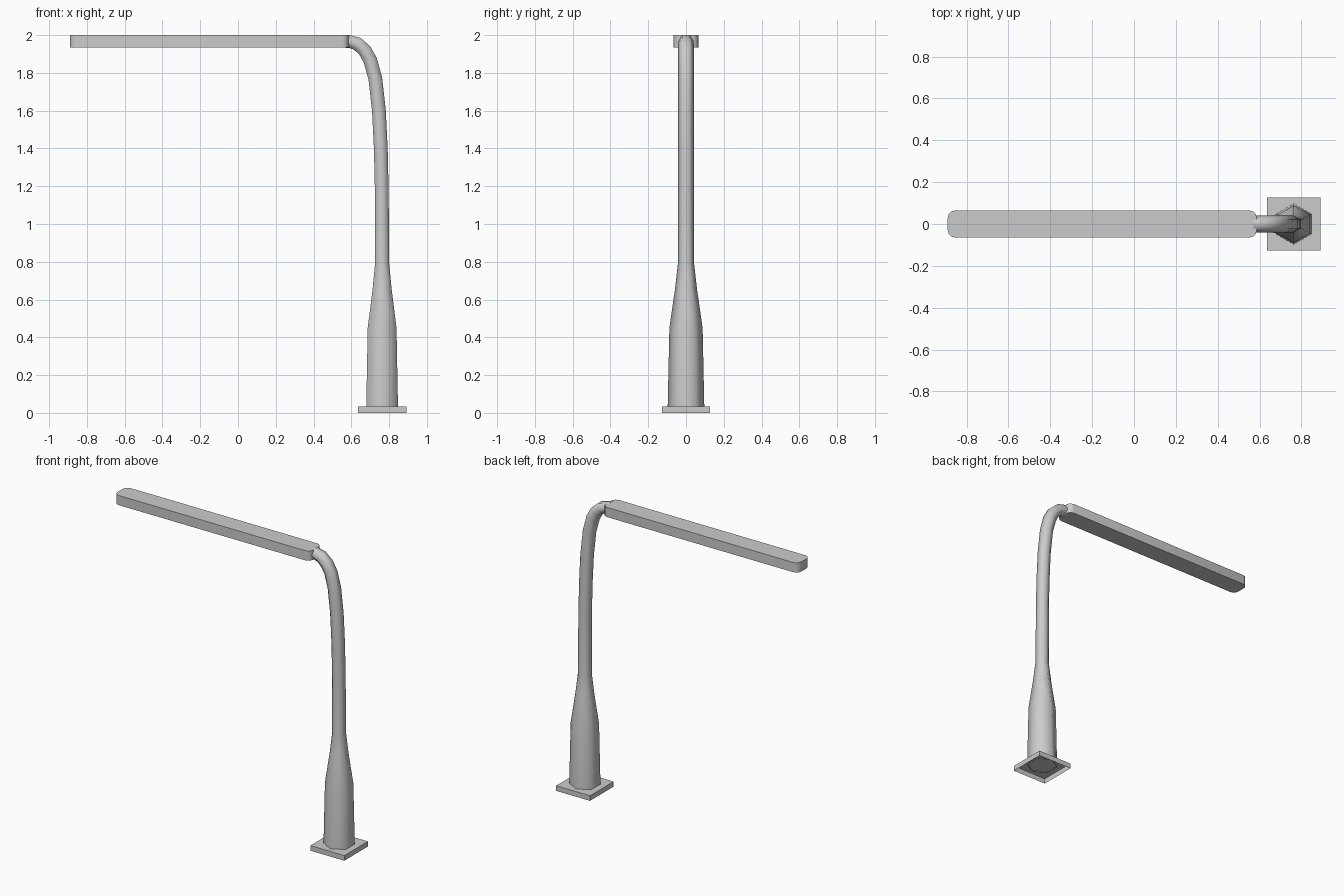
import bpy, bmesh
from math import sin, cos, pi
from mathutils import Vector

if "Cube" in bpy.data.objects:
    bpy.data.objects.remove(bpy.data.objects["Cube"])

PX = 0.763  # pole axis


def add_object(name, bm):
    bmesh.ops.recalc_face_normals(bm, faces=bm.faces)
    mesh = bpy.data.meshes.new(name)
    bm.to_mesh(mesh)
    bm.free()
    ob = bpy.data.objects.new(name, mesh)
    bpy.context.collection.objects.link(ob)
    return ob


def box(lo, hi):
    bm = bmesh.new()
    bmesh.ops.create_cube(bm, size=1)
    for v in bm.verts:
        v.co = Vector([(a + b) / 2 + c * (b - a) for a, b, c in zip(lo, hi, v.co)])
    return bm


# base plate, open underneath
bm = box((PX - 0.128, -0.127, 0), (PX + 0.128, 0.127, 0.035))
bottom = [f for f in bm.faces if f.calc_center_median().z < 0.001]
bmesh.ops.delete(bm, geom=bottom, context='FACES_ONLY')
add_object("base_plate", bm)

# pole: six-sided section swept along a bending path (x, z, radius)
path = [(PX, 0.03, 0.097), (PX, 0.45, 0.088), (PX, 0.65, 0.059), (PX, 0.79, 0.043),
        (0.761, 1.18, 0.042), (0.756, 1.40, 0.042), (0.746, 1.60, 0.042),
        (0.727, 1.77, 0.042), (0.70, 1.868, 0.042), (0.671, 1.919, 0.042),
        (0.632, 1.954, 0.041), (0.59, 1.966, 0.04), (0.57, 1.966, 0.04)]
bm = bmesh.new()
rings = []
for i, (x, z, r) in enumerate(path):
    a, b = path[max(i - 1, 0)], path[min(i + 1, len(path) - 1)]
    t = Vector((b[0] - a[0], 0, b[1] - a[1])).normalized()
    if i == len(path) - 2:
        t = Vector((-1, 0, 0))
    side = Vector((t.z, 0, -t.x))
    rings.append([bm.verts.new(Vector((x, 0, z)) + side * r * sin(k * pi / 3)
                               + Vector((0, r * cos(k * pi / 3), 0))) for k in range(6)])
for r0, r1 in zip(rings, rings[1:]):
    for k in range(6):
        f = bm.faces.new((r0[k], r0[(k + 1) % 6], r1[(k + 1) % 6], r1[k]))
        f.smooth = True
bm.faces.new(rings[-1])
add_object("pole", bm)

# long lamp head with rounded corners in plan
bm = box((-0.89, -0.065, 1.934), (0.587, 0.065, 2.0))
corners = [e for e in bm.edges if abs(e.verts[0].co.z - e.verts[1].co.z) > 0.01]
bmesh.ops.bevel(bm, geom=corners, offset=0.037, segments=3, profile=0.5, affect='EDGES')
for f in bm.faces:
    f.smooth = abs(f.normal.z) < 0.5
lamp = add_object("lamp_head", bm)
for e in lamp.data.edges:
    a, b = (lamp.data.vertices[i].co.z for i in e.vertices)
    e.use_edge_sharp = abs(a - b) < 0.001
